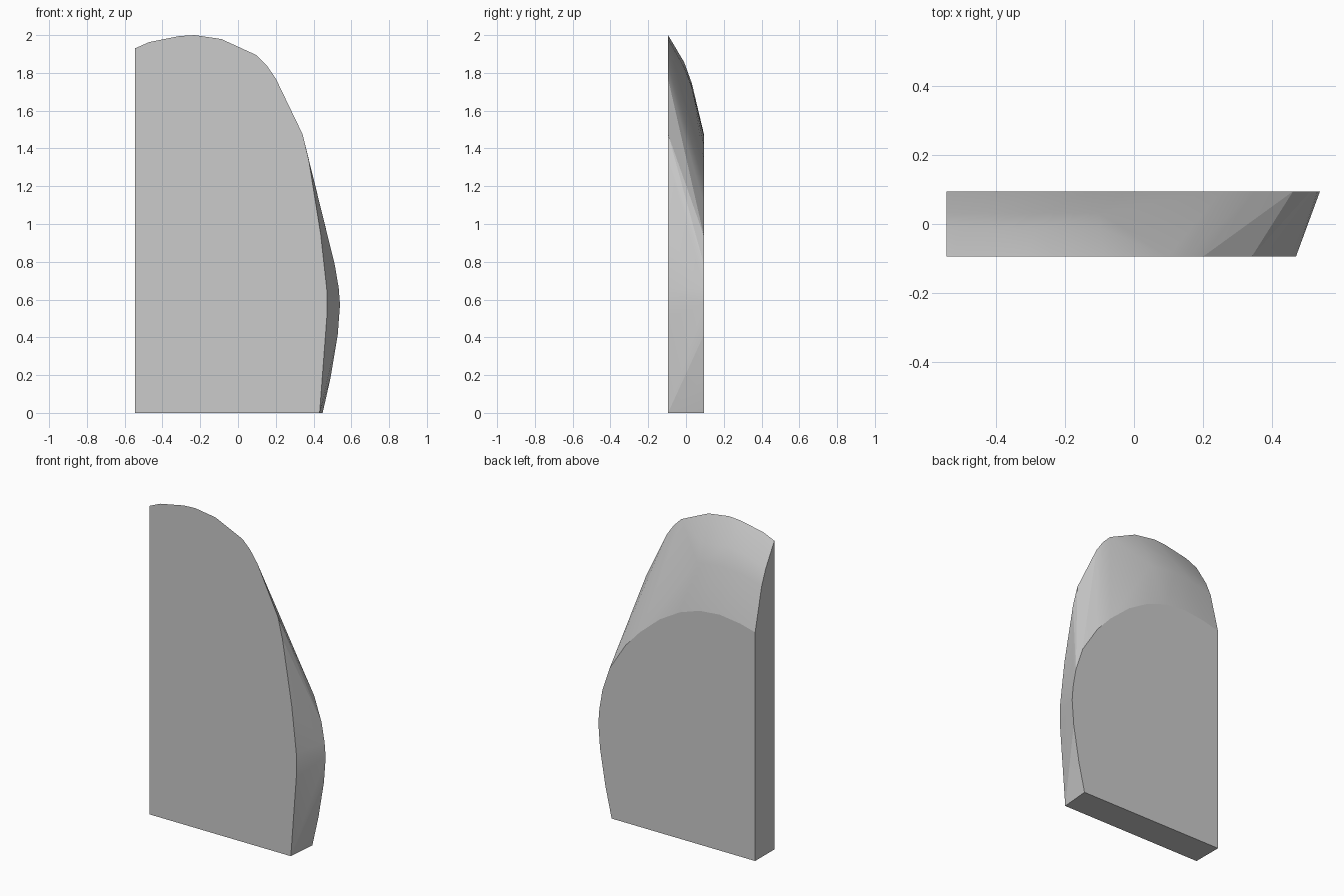
import bpy
import bmesh
from math import radians

cube = bpy.data.objects.get("Cube")
if cube:
    bpy.data.objects.remove(cube, do_unlink=True)

# One plain grey for the whole block
grey = bpy.data.materials.new("plain grey")
grey.use_nodes = True
colour = (0.6, 0.6, 0.6, 1)
grey.diffuse_color = colour
grey.node_tree.nodes["Principled BSDF"].inputs["Base Color"].default_value = colour

LEFT, FRONT, BACK = -0.545, -0.095, 0.095

# Tall outline of the front face
front_outline = [
    (LEFT, 0), (LEFT, 1.93), (-0.47, 1.963), (-0.31, 1.995), (-0.23, 2.0),
    (-0.088, 1.979), (0.098, 1.894), (0.151, 1.841), (0.2, 1.77),
    (0.27, 1.623), (0.342, 1.475), (0.374, 1.342), (0.438, 0.944),
    (0.47, 0.653), (0.47, 0.504), (0.432, 0)]

# Lower, wider outline of the back face
back_outline = [
    (LEFT, 0), (LEFT, 1.43), (-0.44, 1.457), (-0.3, 1.475), (-0.16, 1.462),
    (-0.024, 1.416), (0.115, 1.335), (0.254, 1.216), (0.351, 1.11),
    (0.462, 0.936), (0.512, 0.785), (0.533, 0.663), (0.54, 0.573),
    (0.528, 0.414), (0.49, 0.186), (0.448, 0)]

# Ridges that round the sloping top
upper_ridge = [(LEFT, 1.79), (-0.42, 1.835), (-0.28, 1.857), (-0.1, 1.83)]
lower_ridge = [(LEFT, 1.693), (-0.42, 1.728), (-0.28, 1.745), (-0.1, 1.724)]

# Convex skin over the layers
bm = bmesh.new()
for y, layer in ((FRONT, front_outline), (-0.01, upper_ridge),
                 (0.031, lower_ridge), (BACK, back_outline)):
    for x, z in layer:
        bm.verts.new((x, y, z))
hull = bmesh.ops.convex_hull(bm, input=bm.verts)
spare = set(hull["geom_interior"]) | set(hull["geom_unused"])
bmesh.ops.delete(bm, geom=[g for g in spare if isinstance(g, bmesh.types.BMVert)],
                 context="VERTS")
bmesh.ops.dissolve_limit(bm, angle_limit=radians(0.5), verts=bm.verts, edges=bm.edges)
bmesh.ops.recalc_face_normals(bm, faces=bm.faces)

mesh = bpy.data.meshes.new("rounded_block")
bm.to_mesh(mesh)
bm.free()
mesh.materials.append(grey)
block = bpy.data.objects.new("rounded_block", mesh)
bpy.context.collection.objects.link(block)

# Soften the rounded side, keep the flat faces crisp
bpy.ops.object.select_all(action="DESELECT")
block.select_set(True)
bpy.context.view_layer.objects.active = block
bpy.ops.object.shade_smooth_by_angle(angle=radians(11))
